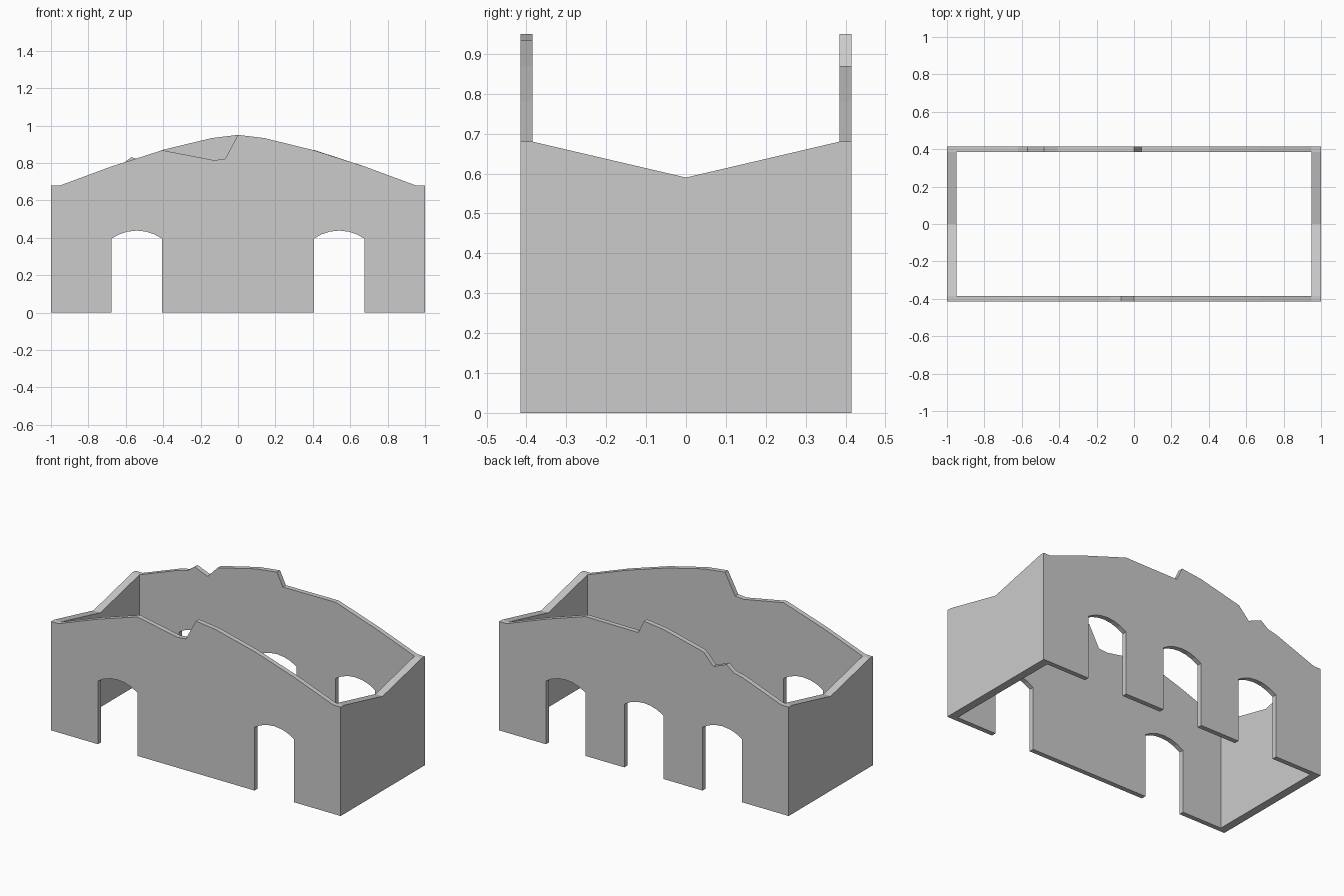
import bpy, bmesh, math

cube = bpy.data.objects.get("Cube")
if cube:
    bpy.data.objects.remove(cube, do_unlink=True)

# Outer and inner half sizes of the shell
OUT_X, IN_X = 1.0, 0.95
OUT_Y, IN_Y = 0.415, 0.385
EAVE = 0.68

stone = bpy.data.materials.new("grey_stone")
stone.use_nodes = True
GREY = (0.6, 0.6, 0.6, 1)
stone.diffuse_color = GREY
stone.node_tree.nodes["Principled BSDF"].inputs["Base Color"].default_value = GREY


def doorway(cx, half=0.136, spring=0.395, rise=0.043, steps=6):
    """Segmental arch opening, listed left to right from the ground."""
    radius = (half ** 2 + rise ** 2) / (2 * rise)
    sweep = math.asin(half / radius)
    pts = [(cx - half, 0)]
    for i in range(steps + 1):
        a = -sweep + 2 * sweep * i / steps
        pts.append((cx + radius * math.sin(a),
                    spring + rise - radius + radius * math.cos(a)))
    return pts + [(cx + half, 0)]


def wall(name, outline, place, inner_limit):
    """Wall from an outline; inner face is pulled in so corners are mitred."""
    bm = bmesh.new()
    outer = [bm.verts.new(place(u, z, True)) for u, z in outline]
    inner = [bm.verts.new(place(max(-inner_limit, min(inner_limit, u)), z, False))
             for u, z in outline]
    bm.faces.new(outer)
    bm.faces.new(inner[::-1])
    n = len(outline)
    for i in range(n):
        j = (i + 1) % n
        bm.faces.new((outer[i], inner[i], inner[j], outer[j]))
    bmesh.ops.remove_doubles(bm, verts=bm.verts[:], dist=0.0001)
    bmesh.ops.recalc_face_normals(bm, faces=bm.faces[:])
    mesh = bpy.data.meshes.new(name)
    bm.to_mesh(mesh)
    bm.free()
    mesh.materials.append(stone)
    obj = bpy.data.objects.new(name, mesh)
    bpy.context.collection.objects.link(obj)


def long_wall(name, side, door_centres, crest):
    base = [(-OUT_X, 0)]
    for cx in door_centres:
        base += doorway(cx)
    base += [(OUT_X, 0), (OUT_X, EAVE), (IN_X, EAVE)]
    top = crest[::-1] + [(-IN_X, EAVE), (-OUT_X, EAVE)]
    wall(name, base + top,
         lambda u, z, outer: (u, side * (OUT_Y if outer else IN_Y), z), IN_X)


def end_wall(name, side):
    outline = [(-OUT_Y, 0), (OUT_Y, 0), (OUT_Y, EAVE), (IN_Y, EAVE),
               (0, 0.59), (-IN_Y, EAVE), (-OUT_Y, EAVE)]
    wall(name, outline,
         lambda u, z, outer: (side * (OUT_X if outer else IN_X), u, z), IN_Y)


# Broken crests, listed from -x to +x
front_crest = [(-0.68, 0.78), (-0.405, 0.868), (-0.13, 0.815), (-0.07, 0.82),
               (0, 0.95), (0.14, 0.933), (0.405, 0.868), (0.68, 0.78)]
back_crest = [(-0.68, 0.78), (-0.62, 0.793), (-0.57, 0.831), (-0.48, 0.795),
              (-0.41, 0.868), (-0.14, 0.933), (0, 0.95), (0.04, 0.868),
              (0.405, 0.87), (0.68, 0.78)]

long_wall("front_wall", -1, (-0.541, 0.541), front_crest)
long_wall("back_wall", 1, (-0.541, 0, 0.541), back_crest)
end_wall("left_end_wall", 1)
end_wall("right_end_wall", -1)
